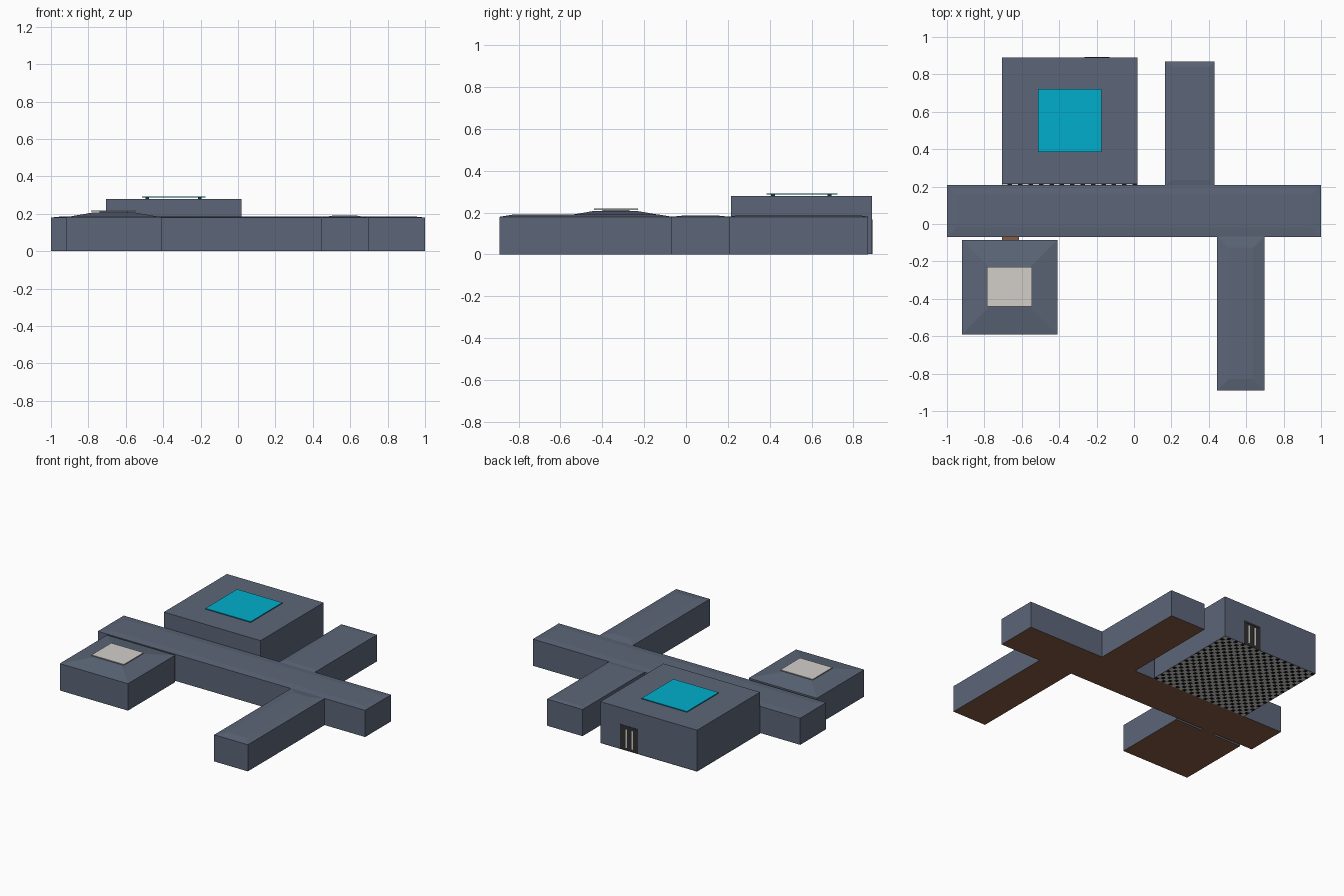
import bpy, bmesh

if "Cube" in bpy.data.objects:
    bpy.data.objects.remove(bpy.data.objects["Cube"])


def material(name, rgb):
    m = bpy.data.materials.new(name)
    m.diffuse_color = (*rgb, 1)
    m.use_nodes = True
    m.node_tree.nodes["Principled BSDF"].inputs["Base Color"].default_value = m.diffuse_color
    return m


SLATE = material("slate", (0.107, 0.133, 0.188))
BROWN = material("brown floor", (0.24, 0.105, 0.054))
GREY = material("grey tile", (0.62, 0.61, 0.59))
BLACK = material("black tile", (0.008, 0.008, 0.008))
CYAN = material("cyan glass", (0.0, 0.42, 0.60))
BEIGE = material("pale panel", (0.645, 0.62, 0.59))
DARK = material("dark metal", (0.03, 0.03, 0.03))


def finish(bm, name, *mats):
    me = bpy.data.meshes.new(name)
    bmesh.ops.recalc_face_normals(bm, faces=bm.faces[:])
    bm.to_mesh(me)
    bm.free()
    for m in mats:
        me.materials.append(m)
    ob = bpy.data.objects.new(name, me)
    bpy.context.collection.objects.link(ob)
    return ob


def ring(bm, x0, x1, y0, y1, z):
    return [bm.verts.new((x, y, z)) for x, y in ((x0, y0), (x1, y0), (x1, y1), (x0, y1))]


def stack(name, levels, *mats):
    """Rectangles (x0, x1, y0, y1, z) skinned bottom to top; underside takes the last colour."""
    bm = bmesh.new()
    rings = [ring(bm, *lv) for lv in levels]
    base = bm.faces.new(rings[0])
    base.material_index = len(mats) - 1
    bm.faces.new(rings[-1])
    for a, b in zip(rings, rings[1:]):
        for i in range(4):
            j = (i + 1) % 4
            bm.faces.new((a[i], a[j], b[j], b[i]))
    return finish(bm, name, *mats)


def box(name, x0, x1, y0, y1, z0, z1, mat):
    return stack(name, [(x0, x1, y0, y1, z0), (x0, x1, y0, y1, z1)], mat)


def block(name, x0, x1, y0, y1, z1, inset, ridge):
    """Walls with a shallow hipped roof and a brown underside."""
    i = inset
    return stack(name, [(x0, x1, y0, y1, 0), (x0, x1, y0, y1, z1),
                        (x0 + i, x1 - i, y0 + i, y1 - i, ridge)], SLATE, BROWN)


# corridors and small room
block("main_corridor", -1, 1, -0.07, 0.208, 0.18, 0.05, 0.185)
block("back_wing", 0.165, 0.43, 0.205, 0.87, 0.18, 0.03, 0.185)
block("front_wing", 0.445, 0.697, -0.89, -0.065, 0.18, 0.06, 0.19)
stack("small_room", [(-0.92, -0.41, -0.59, -0.085, 0), (-0.92, -0.41, -0.59, -0.085, 0.182),
                     (-0.775, -0.555, -0.445, -0.23, 0.207)], SLATE, BROWN)
box("small_room_threshold", -0.705, -0.615, -0.086, -0.069, 0, 0.004, BROWN)

# large hall
box("large_hall", -0.705, 0.018, 0.215, 0.889, 0.002, 0.28, SLATE)

# hall floor: staggered black squares set in pale tiles
bm = bmesh.new()
NX, NY = 26, 24
X0, X1, Y0, Y1 = -0.705, 0.018, 0.208, 0.889
bmesh.ops.create_grid(bm, x_segments=NX, y_segments=NY, size=0.5)
for v in bm.verts:
    v.co.x = (X0 + X1) / 2 + v.co.x * (X1 - X0)
    v.co.y = (Y0 + Y1) / 2 + v.co.y * (Y1 - Y0)
dark = []
for f in bm.faces:
    c = f.calc_center_median()
    if (int((c.x - X0) / (X1 - X0) * NX) + int((c.y - Y0) / (Y1 - Y0) * NY)) % 2:
        dark.append(f)
bmesh.ops.inset_individual(bm, faces=dark, thickness=0.0025)
for f in dark:
    f.material_index = 1
finish(bm, "hall_floor", GREY, BLACK)

# roof panels on short posts
box("hall_skylight", -0.513, -0.175, 0.385, 0.723, 0.286, 0.292, CYAN)
for x in (-0.485, -0.205):
    for y in (0.415, 0.685):
        box("skylight_post", x - 0.01, x + 0.01, y - 0.01, y + 0.01, 0.279, 0.287, DARK)
box("small_room_panel", -0.787, -0.545, -0.44, -0.23, 0.213, 0.219, BEIGE)
box("panel_base", -0.74, -0.59, -0.40, -0.27, 0.206, 0.214, SLATE)

# back door: dark leaf, frame and two pale panes
box("door_leaf", -0.26, -0.137, 0.888, 0.890, 0.003, 0.165, DARK)
for x in (-0.265, -0.145):
    box("door_jamb", x, x + 0.013, 0.887, 0.892, 0.002, 0.168, DARK)
box("door_lintel", -0.265, -0.132, 0.887, 0.892, 0.156, 0.168, DARK)
for x in (-0.227, -0.182):
    box("door_pane", x, x + 0.012, 0.889, 0.891, 0.02, 0.145, BEIGE)
